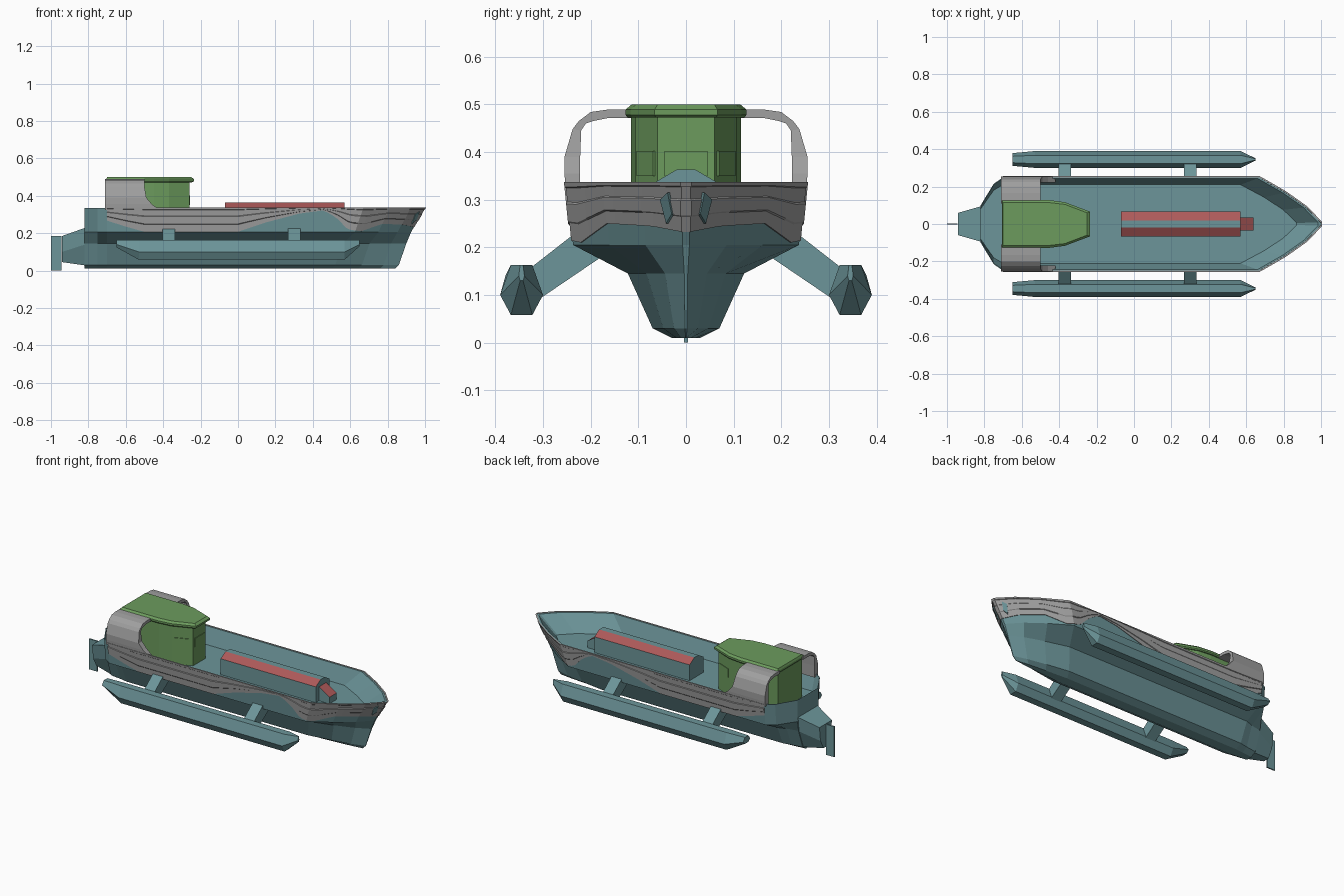
import bpy, bmesh
from mathutils import Vector

cube = bpy.data.objects.get("Cube")
if cube:
    bpy.data.objects.remove(cube, do_unlink=True)


def material(name, r, g, b):
    m = bpy.data.materials.new(name)
    m.use_nodes = True
    m.diffuse_color = (r, g, b, 1)
    bsdf = next(n for n in m.node_tree.nodes if n.type == 'BSDF_PRINCIPLED')
    bsdf.inputs["Base Color"].default_value = (r, g, b, 1)
    return m


TEAL = material("teal", .15, .3, .32)
GREEN = material("green", .15, .33, .11)
RED = material("red", .42, .1, .1)
GREY = material("grey", .35, .35, .35)


def loft(name, rings, mats, rule=None):
    """Skin closed rings of points in order and cap both ends."""
    bm = bmesh.new()
    rows = [[bm.verts.new(p) for p in ring] for ring in rings]
    n = len(rows[0])
    for a, b in zip(rows, rows[1:]):
        for i in range(n):
            j = (i + 1) % n
            bm.faces.new((a[i], a[j], b[j], b[i]))
    bm.faces.new(rows[0])
    bm.faces.new(rows[-1])
    bmesh.ops.recalc_face_normals(bm, faces=bm.faces)
    bm.normal_update()
    if rule:
        for f in bm.faces:
            f.material_index = rule(f)
    mesh = bpy.data.meshes.new(name)
    bm.to_mesh(mesh)
    bm.free()
    for m in mats:
        mesh.materials.append(m)
    obj = bpy.data.objects.new(name, mesh)
    bpy.context.collection.objects.link(obj)
    return obj


def mirrored(half):
    """Close a half loop by mirroring it across the centre plane."""
    return half + [(x, -y, z) for x, y, z in reversed(half)]


def sloped(f):
    return int(.2 < f.normal.z < .97)


# Hull: plan outlines stacked from the keel to the rim and down to the deck
def outline(z, tip, bow, width, stern):
    fore = zip((0, .24, .58, 1), (.03, .36, .68, 1))
    half = [(tip - bow * fx, width * fy, z) for fx, fy in fore]
    half += [(x, width, z) for x in (.3, -.3, -.7)]
    return half + [(-.75, width * .86, z), (-.82, stern, z)]


knuckle = outline(.205, .925, .3, .237, .1)
rim = outline(.335, 1, .33, .25, .1)
levels = [outline(.01, .84, .34, .03, .02),
          outline(.03, .86, .34, .07, .05),
          outline(.145, .9, .34, .122, .09),
          knuckle, rim,
          outline(.335, .985, .325, .244, .09),
          outline(.24, .87, .3, .21, .08)]
loft("hull", [mirrored(h) for h in levels], [TEAL])

# Tapered stern and rudder
tail = [(-.94, [(.06, .185), (.05, .1), (.02, .045)]),
        (-.8, [(.1, .235), (.09, .145), (.045, .025)])]
loft("stern_tail", [mirrored([(x, y, z) for y, z in pts]) for x, pts in tail], [TEAL])
rudder = [(-1, 0), (-.945, 0), (-.945, .185), (-1, .185)]
loft("rudder", [[(x, y, z) for x, z in rudder] for y in (-.004, .004)], [TEAL])

# Grey side cladding with a wavy lower edge and raised planks
WAVE = [(-.71, .27), (-.6, .235), (-.5, .207), (0, .207), (.14, .255),
        (.33, .305), (.45, .322), (.52, .285), (.6, .22), (.68, .21),
        (.78, .25), (.9, .245), (1.1, .205)]


def wave(x):
    for (xa, za), (xb, zb) in zip(WAVE, WAVE[1:]):
        if x <= xb:
            return za + (zb - za) * max(0, x - xa) / (xb - xa)
    return WAVE[-1][1]


def side_point(i, u, z, out):
    t = (z - .205) / .13
    a, b = [Vector(knuckle[k]).lerp(Vector(rim[k]), t) for k in (i, i + 1)]
    d = (b - a).normalized()
    p = a.lerp(b, u) + Vector((d.y, -d.x, 0)) * out
    return (p.x, p.y, z)


PLANKS = [(0, -.002), (0, .003), (.3, .003), (.33, .006), (.63, .006),
          (.66, .003), (.9, .003), (.92, .006), (1, .006), (1, -.002)]


def cladding_ring(i, u):
    mid = side_point(i, u, .27, 0)
    low = wave(mid[0])
    return [side_point(i, u, low + (.337 - low) * f, out) for f, out in PLANKS]


side = []
for i in range(6):
    steps = 4 if i < 3 else 12
    side += [cladding_ring(i, k / steps) for k in range(steps)]
side.append(cladding_ring(5, 1))
other = [[(x, -y, z) for x, y, z in ring] for ring in side]
loft("side_cladding", other[::-1] + side, [GREY])

# Cabin with a narrowed front, window panels and a chamfered roof
def plan(z, width, front, back=-.7):
    pts = [(back, 1), (-.45, 1), (-.37, .92), (front, .52)]
    return [(x, width * f, z) for x, f in pts]


walls = [plan(.24, .115, -.26), plan(.478, .115, -.26)]
loft("cabin", [mirrored(p) for p in walls], [GREEN])
roof = [plan(.472, .122, -.245), plan(.478, .127, -.235, -.705),
        plan(.489, .127, -.235, -.705), plan(.5, .114, -.25)]
loft("cabin_roof", [mirrored(p) for p in roof], [GREEN])


def window(name, a, b, low=.35, high=.402):
    a, b = Vector(a), Vector(b)
    n = (b - a).cross(Vector((0, 0, 1))).normalized() * .004
    a, b = a.lerp(b, .12), b.lerp(a, .12)
    quad = [(a, low), (b, low), (b, high), (a, high)]
    loft(name, [[(p.x + s * n.x, p.y + s * n.y, z) for p, z in quad] for s in (-1, 1)], [GREEN])


c = mirrored(walls[0])
for k, label in ((2, "left"), (3, "front"), (4, "right")):
    window(label + "_window", c[k], c[k + 1])

# Arch: outer y and z, inner y and z, front edge
ARCH = [(.11, .49, .11, .471, -.5), (.165, .489, .165, .471, -.5),
        (.2, .484, .195, .465, -.5), (.225, .465, .21, .46, -.5),
        (.238, .448, .22, .445, -.5), (.255, .39, .222, .39, -.49),
        (.255, .355, .222, .355, -.46), (.253, .325, .222, .32, -.42)]

# Pontoon: x, half width, bottom, middle, top
PONTOON = [(-.65, .034, .124, .14, .163), (-.53, .045, .058, .1, .163),
           (.57, .045, .058, .1, .163), (.65, .006, .13, .14, .163)]

for s, label in ((1, "left"), (-1, "right")):
    loft(label + "_arch",
         [[(-.71, s * oy, oz), (fx, s * oy, oz), (fx, s * iy, iz), (-.71, s * iy, iz)]
          for oy, oz, iy, iz, fx in ARCH], [GREY])
    rings = []
    for x, w, low, mid, top in PONTOON:
        section = [(w / 2, low), (w, mid), (w / 2, top), (-w / 2, top), (-w, mid), (-w / 2, low)]
        rings.append([(x, s * (.345 + y), z) for y, z in section])
    loft(label + "_pontoon", rings, [TEAL])
    strut = [(.31, .09), (.335, .15), (.235, .228), (.17, .185)]
    for x, place in ((-.37, "rear"), (.3, "front")):
        loft(f"{label}_{place}_strut",
             [[(x + e, s * y, z) for y, z in strut] for e in (-.034, .034)], [TEAL])
    # Small plate on the bow flank
    diamond = [(.35, .25), (.2, .27), (.3, .315), (.5, .3)]
    loft(label + "_bow_plate",
         [[(x, s * y, z) for x, y, z in (side_point(0, u, z, out) for u, z in diamond)]
          for out in (.002, .01)], [TEAL])

# Cargo hatch with red sloped covers, and the small wedge ahead of it
hatch = [(.066, .23), (.066, .336), (.02, .363)]
loft("cargo_hatch", [mirrored([(x, y, z) for y, z in hatch]) for x in (-.07, .57)],
     [TEAL, RED], sloped)
wedge = [(.57, .23), (.57, .325), (.64, .28), (.64, .23)]
loft("bow_hatch", [[(x, y, z) for x, z in wedge] for y in (-.035, .035)], [TEAL, RED], sloped)
